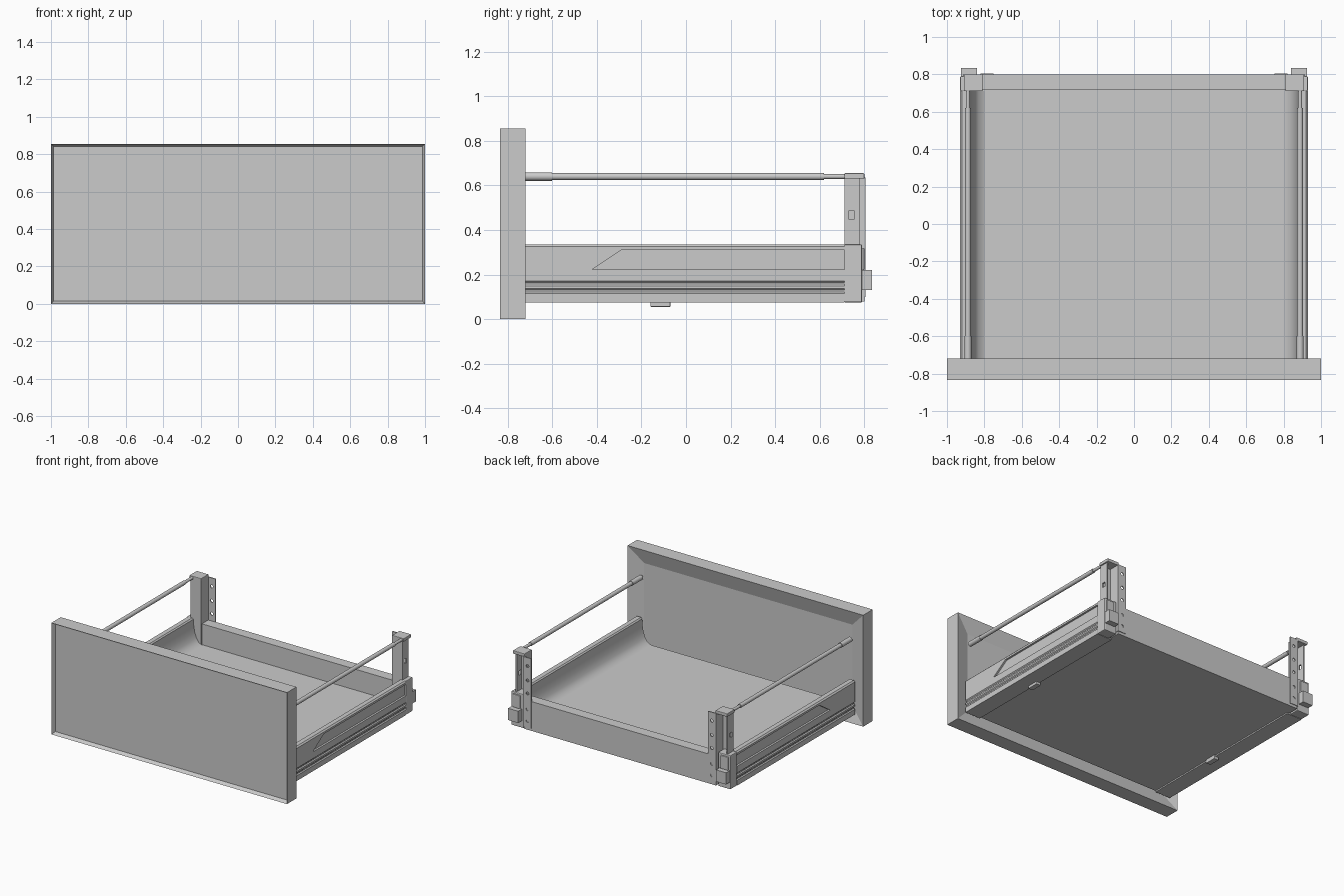
import bpy, bmesh, math
from mathutils import Matrix, Vector

if "Cube" in bpy.data.objects:
    bpy.data.objects.remove(bpy.data.objects["Cube"])


def finish(bm, name, mirror=False, smooth=False):
    """Turn a bmesh (world coordinates) into an object, optionally mirrored over x = 0."""
    bmesh.ops.recalc_face_normals(bm, faces=bm.faces)
    me = bpy.data.meshes.new(name)
    bm.to_mesh(me)
    bm.free()
    ob = bpy.data.objects.new(name, me)
    bpy.context.collection.objects.link(ob)
    if smooth:
        bpy.ops.object.select_all(action='DESELECT')
        ob.select_set(True)
        bpy.context.view_layer.objects.active = ob
        bpy.ops.object.shade_smooth_by_angle(angle=math.radians(32))
    if mirror:
        ob.modifiers.new("Mirror", 'MIRROR').use_mirror_merge = False
    return ob


def add_box(bm, x0, x1, y0, y1, z0, z1):
    m = Matrix.Translation(((x0 + x1) / 2, (y0 + y1) / 2, (z0 + z1) / 2))
    m = m @ Matrix.Diagonal((x1 - x0, y1 - y0, z1 - z0, 1))
    bmesh.ops.create_cube(bm, size=1, matrix=m)


def box(name, *dims, mirror=False, bevel=0):
    bm = bmesh.new()
    add_box(bm, *dims)
    if bevel:
        bmesh.ops.bevel(bm, geom=bm.edges[:], offset=bevel, segments=2, affect='EDGES', profile=0.5)
    return finish(bm, name, mirror)


def add_rod(bm, start, end, r, sides=20):
    a, b = Vector(start), Vector(end)
    rot = (b - a).to_track_quat('Z', 'Y').to_matrix().to_4x4()
    bmesh.ops.create_cone(bm, cap_ends=True, segments=sides, radius1=r, radius2=r,
                          depth=(b - a).length, matrix=Matrix.Translation((a + b) / 2) @ rot)


def prism(name, points, offset, mirror=False, smooth=False):
    """Extrude a closed 3D outline along an offset vector."""
    bm = bmesh.new()
    face = bm.faces.new([bm.verts.new(p) for p in points])
    res = bmesh.ops.extrude_face_region(bm, geom=[face], use_keep_orig=True)
    verts = [v for v in res['geom'] if isinstance(v, bmesh.types.BMVert)]
    bmesh.ops.translate(bm, verts=verts, vec=offset)
    return finish(bm, name, mirror, smooth)


def cut(ob, cutter):
    """Difference cut placed before the mirror, with a hidden cutter."""
    cutter.hide_render = True
    cutter.hide_set(True)
    cutter.display_type = 'WIRE'
    mod = ob.modifiers.new("Cut", 'BOOLEAN')
    mod.operation = 'DIFFERENCE'
    mod.object = cutter
    bpy.context.view_layer.update()
    me = bpy.data.meshes.new_from_object(ob.evaluated_get(bpy.context.evaluated_depsgraph_get()))
    ob.modifiers.clear()
    ob.data = me
    bpy.data.objects.remove(cutter)


# Front panel with thin recess in front and deeper-framed recess behind
bm = bmesh.new()
add_box(bm, -1, 1, -0.835, -0.72, 0, 0.855)
bm.normal_update()
for sign, border, depth in ((-1, 0.02, 0.03), (1, 0.165, 0.035)):
    face = next(f for f in bm.faces if f.normal.y * sign > 0.9)
    bmesh.ops.inset_region(bm, faces=[face], thickness=border)
    bmesh.ops.translate(bm, verts=face.verts[:], vec=(0, -sign * depth, 0))
    bm.normal_update()
finish(bm, "front_panel")

# Floor and back board
box("drawer_floor", -0.82, 0.82, -0.72, 0.73, 0.085, 0.145)
box("back_board", -0.815, 0.815, 0.72, 0.80, 0.08, 0.305)

# Side walls: ribbed outside, sloping curved inside
profile = [(.80, .075), (.93, .075), (.93, .115), (.923, .122), (.923, .130), (.93, .137),
           (.93, .150), (.923, .157), (.923, .165), (.93, .172), (.93, .325), (.92, .335),
           (.885, .335), (.876, .326), (.873, .28), (.865, .23), (.85, .19), (.83, .16), (.80, .145)]
wall = prism("side_wall", [(x, -0.72, z) for x, z in profile], (0, 1.43, 0), smooth=True)
# Long slanted pocket in the outer face
pocket = [(-.42, .223), (.72, .223), (.72, .31), (-.29, .31)]
cut(wall, prism("pocket_cutter", [(0.915, y, z) for y, z in pocket], (0.1, 0, 0)))
wall.modifiers.new("Mirror", 'MIRROR').use_mirror_merge = False

# Rear end caps, runner hooks and bottom clips
box("wall_end_cap", 0.825, 0.93, 0.71, 0.79, 0.075, 0.335, mirror=True, bevel=0.006)
box("runner_hook", 0.84, 0.925, 0.785, 0.835, 0.13, 0.22, mirror=True)
box("hook_backing", 0.85, 0.915, 0.785, 0.80, 0.22, 0.32, mirror=True, bevel=0.005)
box("bottom_clip", 0.79, 0.83, -0.16, -0.07, 0.055, 0.086, mirror=True, bevel=0.004)

# Rear bracket: channel open to the back, with a drilled flange on the back board
channel = [(.81, .71), (.90, .71), (.90, .78), (.89, .78), (.89, .72), (.82, .72),
           (.82, .805), (.75, .805), (.75, .797), (.81, .797)]
bracket = prism("rear_bracket", [(x, y, 0.1) for x, y in channel], (0, 0, 0.535))
bm = bmesh.new()
for z in (0.15, 0.24, 0.36, 0.46, 0.57):
    add_rod(bm, (0.782, 0.77, z), (0.782, 0.84, z), 0.012, 12)
add_box(bm, 0.87, 0.92, 0.73, 0.755, 0.45, 0.485)
cut(bracket, finish(bm, "hole_cutter"))
bracket.modifiers.new("Mirror", 'MIRROR').use_mirror_merge = False
box("bracket_cap", 0.81, 0.91, 0.71, 0.80, 0.63, 0.655, mirror=True, bevel=0.004)

# Gallery rails: thick front sleeve, long rod, thin rear pin
bm = bmesh.new()
for y0, y1, r in ((-.722, -.60, .019), (-.60, .62, .0155), (.62, .72, .011), (.70, .80, .008)):
    add_rod(bm, (0.888, y0, 0.64), (0.888, y1, 0.64), r)
finish(bm, "gallery_rail", mirror=True, smooth=True)
